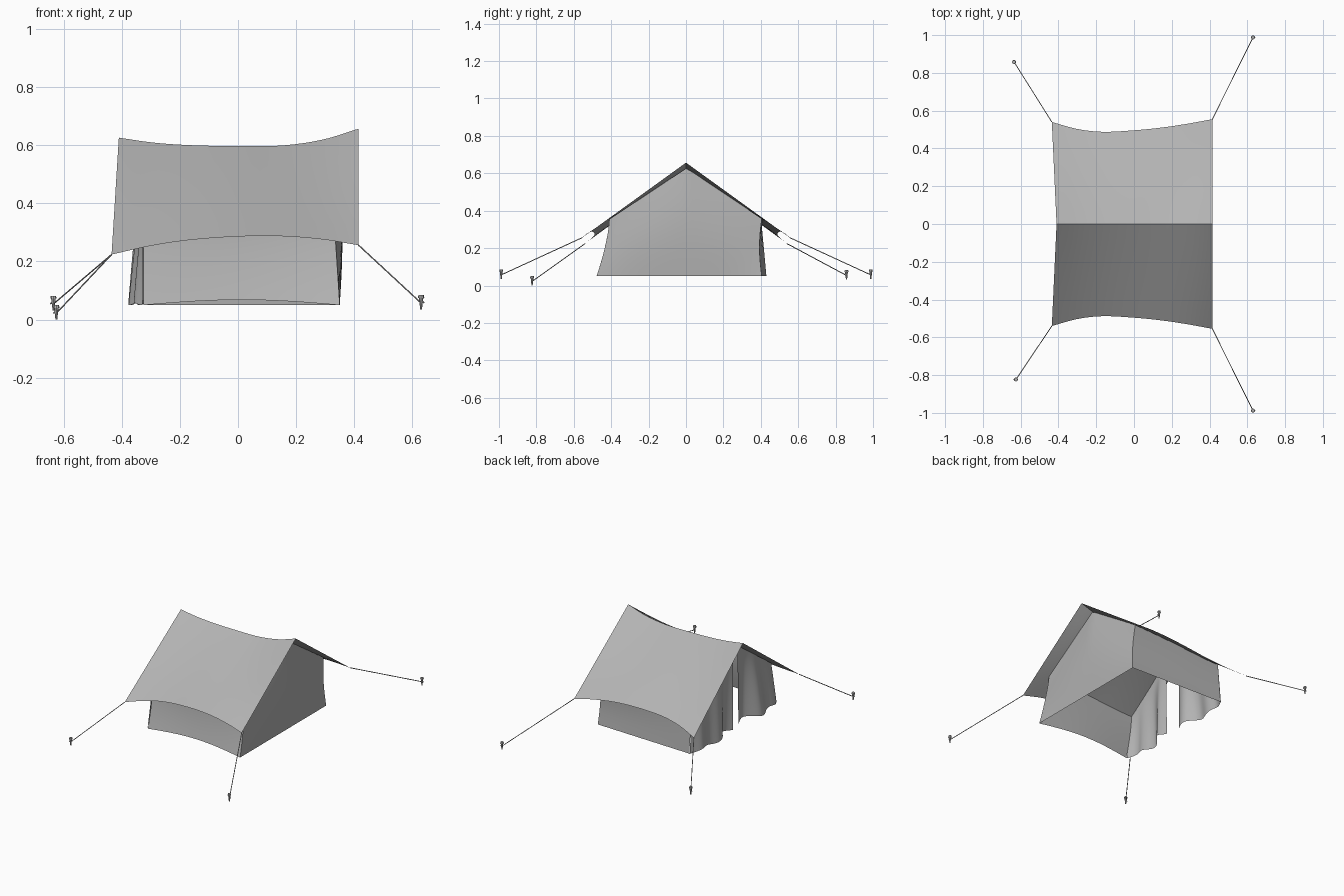
import bpy, bmesh, math
from mathutils import Vector

if "Cube" in bpy.data.objects:
    bpy.data.objects.remove(bpy.data.objects["Cube"])

# Stations along the roof: ridge x, ridge z, eave x, eave y, eave z
ST = [(-.41, .626, -.435, .540, .224), (-.29, .609, -.30, .503, .254),
      (-.16, .600, -.165, .488, .274), (.0, .597, .0, .496, .286),
      (.15, .599, .15, .511, .287), (.29, .619, .29, .532, .276),
      (.415, .657, .415, .555, .256)]

# Dark grey canvas
CANVAS = bpy.data.materials.new("grey_canvas")
CANVAS.diffuse_color = (.45, .45, .45, 1)
CANVAS.use_nodes = True
CANVAS.node_tree.nodes["Principled BSDF"].inputs["Base Color"].default_value = CANVAS.diffuse_color


def station(t):
    """Smooth interpolation through the roof stations, t in 0..1."""
    s = t * (len(ST) - 1)
    i = min(int(s), len(ST) - 2)
    f = s - i
    b, c = ST[i], ST[i + 1]
    a = ST[i - 1] if i else [2 * p - q for p, q in zip(b, c)]
    d = ST[i + 2] if i + 2 < len(ST) else [2 * q - p for p, q in zip(b, c)]
    return [.5 * (2 * q + (r - p) * f + (2 * p - 5 * q + 4 * r - w) * f * f
                  + (3 * q - p - 3 * r + w) * f ** 3) for p, q, r, w in zip(a, b, c, d)]


def roof_z(x, y):
    """Height of the roof underside."""
    lo, hi = 0, 1
    for _ in range(30):
        mid = (lo + hi) / 2
        s = station(mid)
        k = abs(y) / s[3]
        if s[0] + (s[2] - s[0]) * k < x:
            lo = mid
        else:
            hi = mid
    return s[1] + (s[4] - s[1]) * k - .002


def finish(ob):
    """Grey material and smooth shading with sharp edges kept."""
    ob.data.materials.append(CANVAS)
    bpy.ops.object.select_all(action='DESELECT')
    ob.select_set(True)
    bpy.context.view_layer.objects.active = ob
    bpy.ops.object.shade_smooth_by_angle(angle=math.radians(35))


def sheet(name, f, nu, nv):
    """Cloth surface from a function f(u, v)."""
    verts = [f(i / nu, j / nv) for j in range(nv + 1) for i in range(nu + 1)]
    w = nu + 1
    faces = [(j * w + i, j * w + i + 1, (j + 1) * w + i + 1, (j + 1) * w + i)
             for j in range(nv) for i in range(nu)]
    me = bpy.data.meshes.new(name)
    me.from_pydata(verts, [], faces)
    bm = bmesh.new()
    bm.from_mesh(me)
    bmesh.ops.recalc_face_normals(bm, faces=bm.faces)
    bm.to_mesh(me)
    bm.free()
    ob = bpy.data.objects.new(name, me)
    bpy.context.collection.objects.link(ob)
    finish(ob)


def mix(a, b, t):
    return a + (b - a) * t


# Roof sheet, draped over the ridge
def roof(u, v):
    s = station(u)
    k = abs(2 * v - 1)
    return (mix(s[0], s[2], k), math.copysign(s[3] * k, v - .5), mix(s[1], s[4], k))


sheet("roof", roof, 36, 12)


# Low side walls; the front hem lifts slightly in the middle
def front_wall(u, v):
    x = mix(-.325, mix(.35, .33, v), u)
    bow = math.sin(math.pi * u)
    y = -.41 - mix(.05, .068, u) * (1 - v) ** 1.5 + .02 * bow * (1 - v)
    return (x, y, mix(.05 + .018 * bow, roof_z(x, -.41), v))


def back_edge(v):
    """Right back corner, pinched in a little at mid height."""
    return .405 - .012 * math.sin(math.pi * v)


def back_wall(u, v):
    x = mix(-.325, mix(.35, .33, v), u)
    y = mix(mix(.43, .405, v), back_edge(v), u)
    return (x, y, mix(.05, roof_z(x, .405), v))


sheet("front_wall", front_wall, 24, 8)
sheet("back_wall", back_wall, 24, 8)


# Closed gable end, bellied out a little
def gable(u, v):
    top = mix(-.41, .405, u)
    left = -.41 - .068 * (1 - v) ** 1.5
    y = mix(left, 0, 2 * u) if u < .5 else mix(0, back_edge(v), 2 * u - 1)
    x = mix(.35, .33, v) + .018 * math.sin(math.pi * v) * math.sin(math.pi * u)
    return (x, y, mix(.05, roof_z(.33, top), v))


sheet("closed_gable", gable, 24, 12)


# Pleated door flaps at the open end
def flap(y_out, y_out_low, y_in, x_in, phase):
    def f(u, v):
        w = (1 - v) ** .7
        yt = mix(y_out, y_in, u)
        y = mix(mix(y_out_low, y_in, u), yt, v)
        x = mix(-.325, x_in, u ** 3)
        env = math.sin(math.pi * min(1, u * 1.2 + .02))
        x -= w * (.045 * env + .016 * math.sin(4 * math.pi * u + phase) * min(1, 4 * u))
        hem = .05 + .007 * (1 - math.cos(4 * math.pi * u))
        return (x, y, mix(hem, roof_z(-.325, yt), v))
    return f


sheet("back_door_flap", flap(.405, .43, .012, -.345, 0), 36, 12)
sheet("front_door_flap", flap(-.41, -.46, -.075, -.315, .6), 36, 12)


def rod(name, a, b, r1, r2, n):
    a, b = Vector(a), Vector(b)
    bpy.ops.mesh.primitive_cone_add(vertices=n, radius1=r1, radius2=r2,
                                    depth=(b - a).length, location=(a + b) / 2)
    ob = bpy.context.object
    ob.name = name
    ob.rotation_euler = (b - a).to_track_quat('Z', 'Y').to_euler()
    finish(ob)


# Guy ropes and ground pegs at the four corners
PEGS = {"front_left": (-.625, -.823, 0), "back_left": (-.635, .858, .032),
        "front_right": (.63, -.988, .035), "back_right": (.63, .988, .035)}
for name, (x, y, z) in PEGS.items():
    s = ST[0] if x < 0 else ST[-1]
    rod(name + "_rope", (s[2], math.copysign(s[3], y), s[4]), (x, y, z + .022), .0025, .0025, 6)
    rod(name + "_peg", (x, y, z), (x, y, z + .042), .003, .008, 8)
    rod(name + "_peg_head", (x, y, z + .04), (x, y, z + .05), .011, .009, 8)
    # side hook holding the rope
    rod(name + "_peg_hook", (x, y, z + .03), (x + math.copysign(.011, x), y, z + .022), .004, .002, 6)
